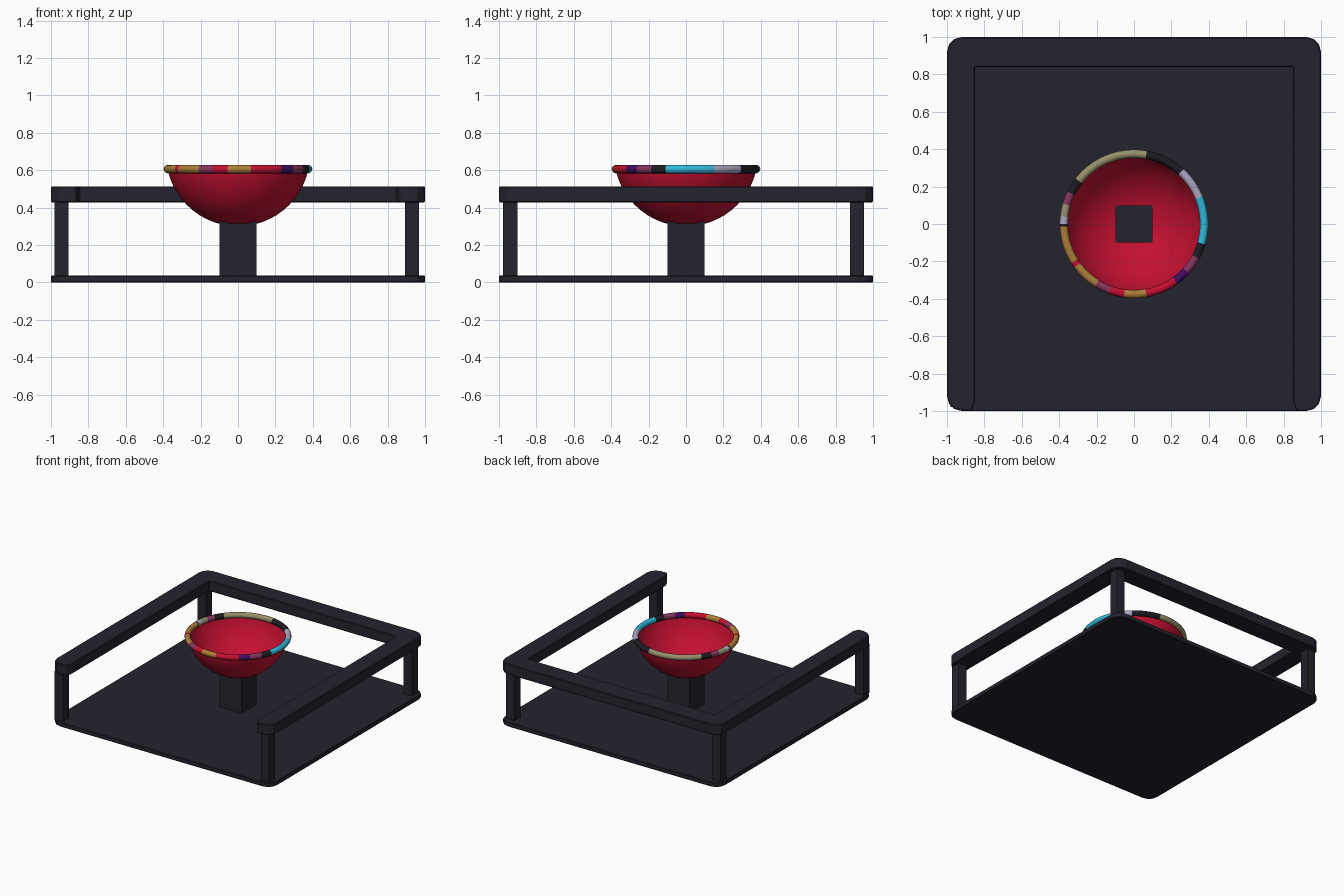
import bpy, bmesh, math

if "Cube" in bpy.data.objects:
    bpy.data.objects.remove(bpy.data.objects["Cube"])


def mat(name, r, g, b):
    m = bpy.data.materials.new(name)
    m.diffuse_color = (r, g, b, 1)
    m.use_nodes = True
    m.node_tree.nodes["Principled BSDF"].inputs["Base Color"].default_value = m.diffuse_color
    return m


DARK = mat("dark_slate", 0.017, 0.017, 0.027)
RED = mat("crimson", 0.55, 0.005, 0.03)
RIM = {
    "red": RED,
    "black": mat("black", 0.012, 0.011, 0.016),
    "cyan": mat("cyan", 0.03, 0.48, 0.70),
    "lavender": mat("pale_lavender", 0.42, 0.39, 0.55),
    "olive": mat("olive_tan", 0.31, 0.28, 0.15),
    "gold": mat("gold", 0.42, 0.21, 0.04),
    "plum": mat("plum", 0.24, 0.035, 0.11),
    "purple": mat("deep_purple", 0.05, 0.004, 0.12),
}


def finish(bm, name, mats):
    bmesh.ops.recalc_face_normals(bm, faces=bm.faces)
    me = bpy.data.meshes.new(name)
    bm.to_mesh(me)
    bm.free()
    ob = bpy.data.objects.new(name, me)
    bpy.context.collection.objects.link(ob)
    for m in mats:
        me.materials.append(m)
    return ob


def prism(name, pts, z0, z1, bevel=0.0):
    bm = bmesh.new()
    f = bm.faces.new([bm.verts.new((x, y, z0)) for x, y in pts])
    ext = bmesh.ops.extrude_face_region(bm, geom=[f])
    for v in ext["geom"]:
        if isinstance(v, bmesh.types.BMVert):
            v.co.z = z1
    ob = finish(bm, name, [DARK])
    if bevel:
        b = ob.modifiers.new("soft_edges", "BEVEL")
        b.width = bevel
        b.segments = 1
    return ob


def square(cx, cy, h):
    return [(cx - h, cy - h), (cx + h, cy - h), (cx + h, cy + h), (cx - h, cy + h)]


def corner(sx, sy, r=0.08, n=3):
    """Rounded outer corner, running anticlockwise."""
    start = {(1, -1): -90, (1, 1): 0, (-1, 1): 90, (-1, -1): 180}[(sx, sy)]
    return [(sx * (1 - r) + r * math.cos(math.radians(start + 90 * i / n)),
             sy * (1 - r) + r * math.sin(math.radians(start + 90 * i / n)))
            for i in range(n + 1)]


# Base plate and three-sided rail
outer = corner(1, -1) + corner(1, 1) + corner(-1, 1) + corner(-1, -1)
prism("base_plate", outer, 0, 0.037, 0.004)
inner = [(-0.87, -1), (-0.85, -0.95), (-0.85, 0.84), (0.85, 0.84), (0.85, -0.95), (0.87, -1)]
prism("u_shaped_rail", outer + inner, 0.428, 0.514, 0.005)

# Corner posts
for x, y, name in ((-0.943, -0.94, "front_left_post"), (0.93, -0.94, "front_right_post"),
                   (-0.943, 0.915, "back_left_post"), (0.93, 0.915, "back_right_post")):
    prism(name, square(x, y, 0.038), 0.03, 0.435)

# Pedestal pokes slightly through the bowl floor
prism("pedestal", square(0, 0, 0.1), 0.03, 0.33)

# Bowl: thin spherical cap
R, CZ, N, K = 0.385, 0.685, 48, 14
bm = bmesh.new()
bmesh.ops.create_uvsphere(bm, u_segments=N, v_segments=2 * K, radius=R)
bmesh.ops.translate(bm, verts=bm.verts, vec=(0, 0, CZ))
bmesh.ops.bisect_plane(bm, geom=bm.verts[:] + bm.edges[:] + bm.faces[:],
                       plane_co=(0, 0, 0.607), plane_no=(0, 0, 1), clear_outer=True)
for f in bm.faces:
    f.smooth = True
finish(bm, "bowl", [RED])

# Rim ring, banded by angle (end angle of each band in degrees, from -16)
BANDS = [(22, "cyan"), (47, "lavender"), (79, "black"), (142, "olive"), (154, "black"),
         (163, "plum"), (173, "olive"), (180, "lavender"), (182, "black"), (212, "gold"),
         (215, "red"), (237, "gold"), (249, "plum"), (262, "red"), (280, "gold"),
         (306, "red"), (318, "purple"), (331, "plum"), (344, "black")]
names = list(RIM)
SEG, TUBE, MAJ, MIN, ZC = 180, 12, 0.375, 0.0225, 0.606
bm = bmesh.new()
rings = []
for i in range(SEG):
    a = math.radians(-16 + 360 * i / SEG)
    ring = []
    for j in range(TUBE):
        t = 2 * math.pi * j / TUBE
        r = MAJ + MIN * math.cos(t)
        ring.append(bm.verts.new((r * math.cos(a), r * math.sin(a), ZC + MIN * math.sin(t))))
    rings.append(ring)
for i in range(SEG):
    deg = -16 + 360 * (i + 0.5) / SEG
    colour = next(c for end, c in BANDS if deg <= end)
    p, q = rings[i], rings[(i + 1) % SEG]
    for j in range(TUBE):
        k = (j + 1) % TUBE
        f = bm.faces.new((p[j], q[j], q[k], p[k]))
        f.material_index = names.index(colour)
        f.smooth = True
finish(bm, "bowl_rim", list(RIM.values()))
